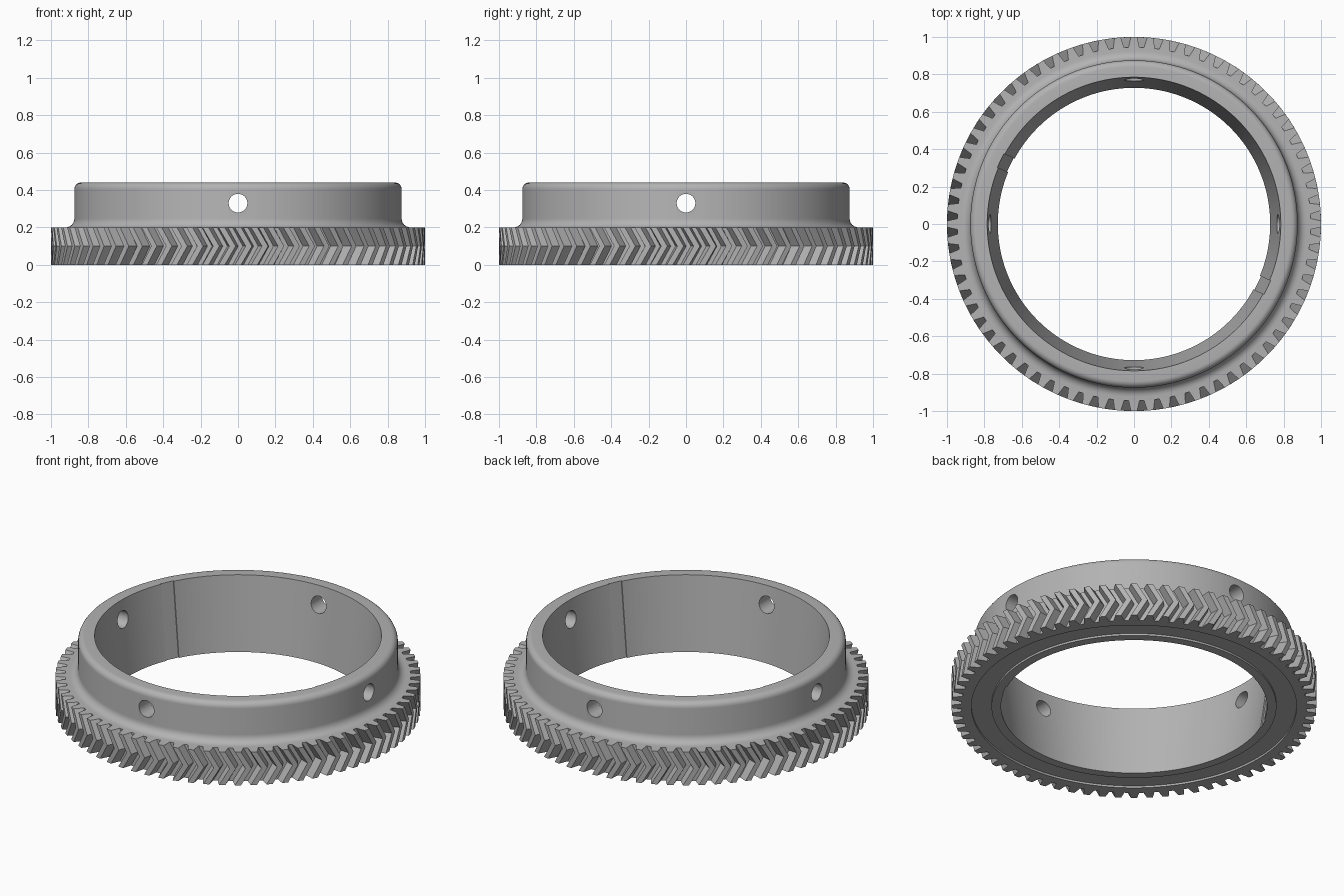
import bpy, bmesh, math
from mathutils import Matrix

cube = bpy.data.objects.get("Cube")
if cube:
    bpy.data.objects.remove(cube, do_unlink=True)

TEETH = 72
PITCH = 2 * math.pi / TEETH
H, GEAR_H = 0.44, 0.20          # total height, toothed rim height
R_TOP, R_BOT = 0.785, 0.728     # tapered bore
R_ROOT, R_TIP, R_COLLAR = 0.945, 1.0, 0.875
HELIX = 0.058                   # tooth sweep from rim face to middle

metal = bpy.data.materials.new("grey metal")
metal.use_nodes = True
grey = (0.45, 0.45, 0.45, 1)
metal.diffuse_color = grey
bsdf = next(n for n in metal.node_tree.nodes if n.type == 'BSDF_PRINCIPLED')
bsdf.inputs["Base Color"].default_value = grey


def arc(cr, cz, rad, a0, a1, n=6):
    """Points of a fillet in the (radius, height) plane."""
    return [(cr + rad * math.cos(math.radians(a0 + (a1 - a0) * i / n)),
             cz + rad * math.sin(math.radians(a0 + (a1 - a0) * i / n))) for i in range(n + 1)]


# One tooth: (angle as a fraction of the pitch, radius)
tooth = [(-0.35, R_ROOT), (-0.27, 0.972), (-0.19, R_TIP),
         (0.19, R_TIP), (0.27, 0.972), (0.35, R_ROOT)]
spokes = [(math.pi / 2 + (k + f) * PITCH, r) for k in range(TEETH) for f, r in tooth]

# Closed section: underside groove, toothed rim, filleted collar, tapered bore
section = [(R_BOT, 0), (0.78, 0), (0.78, 0.012), (0.89, 0.012), (0.89, 0), (0.925, 0),
           ("gear", 0), ("gear", GEAR_H / 2), ("gear", GEAR_H)]
section += arc(R_COLLAR + 0.048, GEAR_H + 0.048, 0.048, 270, 180)
section += arc(R_COLLAR - 0.035, H - 0.035, 0.035, 0, 90)
section += [(R_TOP, H)]

bm = bmesh.new()
rings = []
for r, z in section:
    ring = []
    for a, gear_r in spokes:
        rad = gear_r if r == "gear" else r
        if r == "gear" and 0 < z < GEAR_H:
            a += HELIX
        ring.append(bm.verts.new((rad * math.cos(a), rad * math.sin(a), z)))
    rings.append(ring)
n = len(spokes)
for i, ring in enumerate(rings):
    nxt = rings[(i + 1) % len(rings)]
    for j in range(n):
        k = (j + 1) % n
        bm.faces.new((ring[j], ring[k], nxt[k], nxt[j]))
bmesh.ops.recalc_face_normals(bm, faces=bm.faces[:])
mesh = bpy.data.meshes.new("herringbone_ring_gear")
bm.to_mesh(mesh)
bm.free()
mesh.materials.append(metal)
gear = bpy.data.objects.new("herringbone_ring_gear", mesh)
bpy.context.collection.objects.link(gear)

cutters = []


def add_cutter(name, build):
    """Makes a hidden solid and subtracts it from the gear."""
    b = bmesh.new()
    build(b)
    me = bpy.data.meshes.new(name)
    b.to_mesh(me)
    b.free()
    me.materials.append(metal)
    ob = bpy.data.objects.new(name, me)
    ob.hide_render = True
    bpy.context.collection.objects.link(ob)
    mod = gear.modifiers.new(name, 'BOOLEAN')
    mod.operation, mod.solver, mod.object = 'DIFFERENCE', 'EXACT', ob
    cutters.append(ob)


# Four screw holes through the collar
for i in range(4):
    place = (Matrix.Rotation(i * math.pi / 2, 4, 'Z') @ Matrix.Translation((0.82, 0, 0.33))
             @ Matrix.Rotation(math.pi / 2, 4, 'Y'))
    add_cutter("screw_hole_cutter", lambda b: bmesh.ops.create_cone(
        b, cap_ends=True, segments=32, radius1=0.05, radius2=0.05, depth=0.3, matrix=place))

# Two shallow keyways following the tapered bore
taper = math.atan((R_TOP - R_BOT) / H)
for deg in (154.5, 334.5):
    place = (Matrix.Rotation(math.radians(deg), 4, 'Z')
             @ Matrix.Translation(((R_TOP + R_BOT) / 2 + 0.005, 0, H / 2))
             @ Matrix.Rotation(taper, 4, 'Y') @ Matrix.Translation((-0.05, 0, 0))
             @ Matrix.Diagonal((0.1, 0.08, 0.6, 1)))
    add_cutter("keyway_cutter", lambda b: bmesh.ops.create_cube(b, size=1, matrix=place))

# Apply the cuts and drop the cutters
bpy.context.view_layer.update()
cut = bpy.data.meshes.new_from_object(gear.evaluated_get(bpy.context.evaluated_depsgraph_get()))
gear.modifiers.clear()
gear.data = cut
for ob in cutters:
    bpy.data.objects.remove(ob, do_unlink=True)

bpy.ops.object.select_all(action='DESELECT')
gear.select_set(True)
bpy.context.view_layer.objects.active = gear
bpy.ops.object.shade_smooth_by_angle(angle=math.radians(25))
